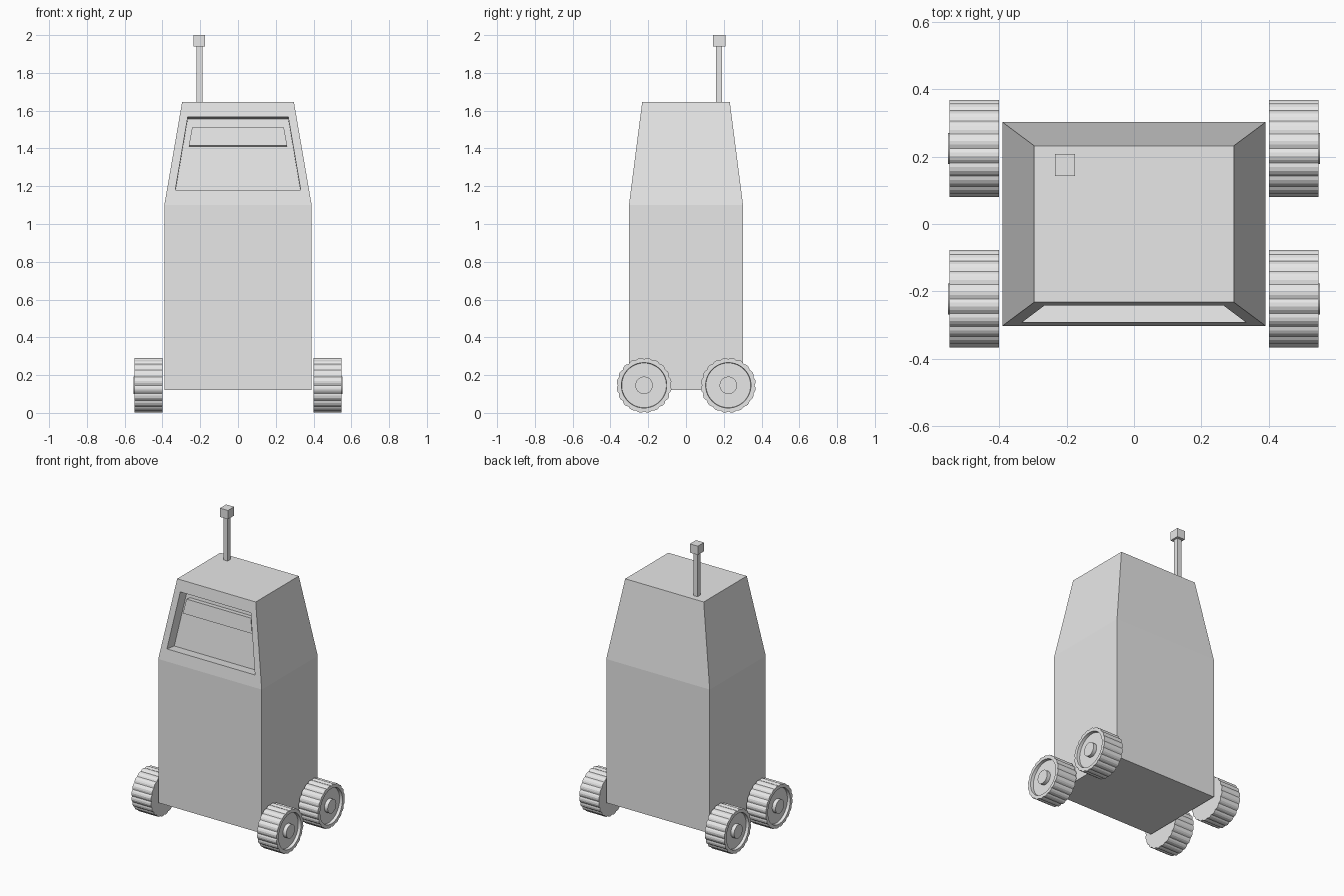
import bpy, bmesh, math
from mathutils import Vector

if "Cube" in bpy.data.objects:
    bpy.data.objects.remove(bpy.data.objects["Cube"])

grey = bpy.data.materials.new("light grey")
grey.diffuse_color = (0.8, 0.8, 0.8, 1)
grey.use_nodes = True
grey.node_tree.nodes["Principled BSDF"].inputs["Base Color"].default_value = grey.diffuse_color


def make(name, bm):
    bmesh.ops.recalc_face_normals(bm, faces=bm.faces)
    mesh = bpy.data.meshes.new(name)
    bm.to_mesh(mesh)
    bm.free()
    mesh.materials.append(grey)
    obj = bpy.data.objects.new(name, mesh)
    bpy.context.collection.objects.link(obj)
    return obj


def bridge(bm, a, b):
    """Quads between two closed vertex loops."""
    n = len(a)
    return [bm.faces.new((a[i], a[(i + 1) % n], b[(i + 1) % n], b[i])) for i in range(n)]


def box(name, centre, size):
    bm = bmesh.new()
    bmesh.ops.create_cube(bm, size=1)
    for v in bm.verts:
        v.co = Vector(c + p * s for c, p, s in zip(centre, v.co, size))
    return make(name, bm)


# Sloped front of the head
Z0, Z1, Y0, Y1 = 1.10, 1.645, -0.302, -0.232
INWARD = Vector((0, Z1 - Z0, Y0 - Y1)).normalized()


def front_quad(w0, z0, w1, z1, depth):
    """Trapezoid parallel to the sloped front, sunk by depth."""
    pts = []
    for x, z in ((-w0, z0), (w0, z0), (w1, z1), (-w1, z1)):
        y = Y0 + (Y1 - Y0) * (z - Z0) / (Z1 - Z0)
        pts.append(Vector((x, y, z)) + INWARD * depth)
    return pts


# Body: straight trunk, tapered head, sunken screen opening in the front
bm = bmesh.new()


def ring(w, d, z):
    return [bm.verts.new(p) for p in ((-w, -d, z), (w, -d, z), (w, d, z), (-w, d, z))]


base, shoulder, roof = ring(0.39, 0.302, 0.12), ring(0.39, 0.302, Z0), ring(0.296, 0.232, Z1)
bm.faces.new(base)
bm.faces.new(roof)
bridge(bm, base, shoulder)
front = bridge(bm, shoulder, roof)[0]
bm.faces.remove(front)
outer = [shoulder[0], shoulder[1], roof[1], roof[0]]
SCREEN = (0.332, 1.18, 0.266, 1.567)
DEPTH = 0.08
rim = [bm.verts.new(p) for p in front_quad(*SCREEN, 0)]
back = [bm.verts.new(p) for p in front_quad(*SCREEN, DEPTH)]
bridge(bm, outer, rim)
bridge(bm, rim, back)
bm.faces.new(back)
make("body", bm)

# Raised bar inside the screen opening
bm = bmesh.new()
BAR = (0.26, 1.42, 0.243, 1.517)
near = [bm.verts.new(p) for p in front_quad(*BAR, DEPTH - 0.04)]
far = [bm.verts.new(p) for p in front_quad(*BAR, DEPTH + 0.002)]
bm.faces.new(near)
bm.faces.new(far)
bridge(bm, near, far)
make("screen_bar", bm)

# Antenna
box("antenna_mast", (-0.205, 0.175, 1.79), (0.032, 0.032, 0.31))
box("antenna_cap", (-0.205, 0.175, 1.97), (0.06, 0.066, 0.06))

# Wheels: ridged tread, dished outer face, protruding hub
LOBES, R = 20, 0.146
TREAD = (0.139, 0.144, R, 0.144)


def wheel(name, side, cy):
    bm = bmesh.new()
    n = LOBES * 4

    def loop(x, radius):
        verts = []
        for i in range(n):
            a = math.tau * i / n
            r = radius or TREAD[i % 4]
            verts.append(bm.verts.new((side * x, cy + r * math.cos(a), R + r * math.sin(a))))
        return verts

    profile = ((0.40, None), (0.547, None), (0.547, 0.12), (0.527, 0.118),
               (0.527, 0.046), (0.552, 0.046))
    loops = [loop(x, r) for x, r in profile]
    for a, b in zip(loops, loops[1:]):
        bridge(bm, a, b)
    bm.faces.new(loops[0])
    bm.faces.new(loops[-1])
    make(name, bm)


for side, s in ((-1, "left"), (1, "right")):
    for cy, e in ((-0.222, "front"), (0.224, "rear")):
        wheel(f"{e}_{s}_wheel", side, cy)
